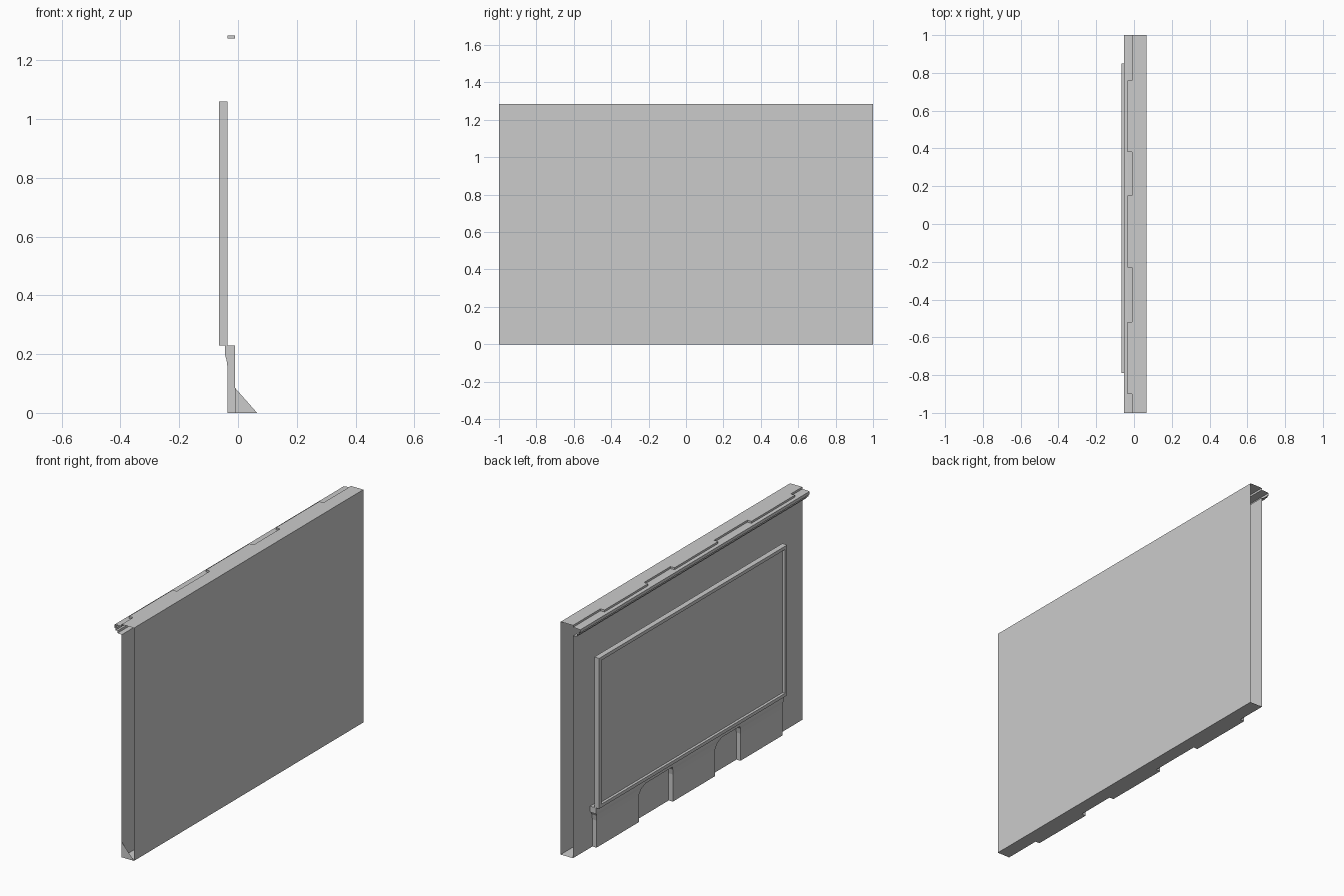
import bpy, bmesh

if "Cube" in bpy.data.objects:
    bpy.data.objects.remove(bpy.data.objects["Cube"])


def finish(name, bm):
    bmesh.ops.recalc_face_normals(bm, faces=bm.faces)
    mesh = bpy.data.meshes.new(name)
    bm.to_mesh(mesh)
    bm.free()
    obj = bpy.data.objects.new(name, mesh)
    bpy.context.collection.objects.link(obj)
    return obj


def box_bm(x, y, z):
    bm = bmesh.new()
    bmesh.ops.create_cube(bm, size=1)
    for v in bm.verts:
        v.co = [(r[0] + r[1]) / 2 + c * (r[1] - r[0]) for c, r in zip(v.co, (x, y, z))]
    return bm


def extrude_profile(name, profile, y0, y1, closed):
    """Sweep an (x, z) profile along y, leaving both ends open."""
    bm = bmesh.new()
    rows = [[bm.verts.new((x, y, z)) for x, z in profile] for y in (y0, y1)]
    n = len(profile)
    for i in range(n if closed else n - 1):
        j = (i + 1) % n
        bm.faces.new((rows[0][i], rows[0][j], rows[1][j], rows[1][i]))
    return finish(name, bm)


BACK, FRONT, TOP = -0.01, 0.065, 1.285

# Hollow wall with open ends
extrude_profile("wall_shell", [(BACK, 1.228), (BACK, 0), (FRONT, 0), (FRONT, TOP),
                               (BACK, TOP), (BACK, 1.274)], -1, 1, False)

# Stepped cornice running along the top
extrude_profile("cornice", [(BACK, 1.228), (-0.035, 1.23), (-0.035, 1.243), (-0.047, 1.243),
                            (-0.047, 1.255), (-0.054, 1.255), (-0.054, 1.272),
                            (-0.035, 1.274), (BACK, 1.274)], -1, 1, False)

# Strips resting on the cornice
for i, (a, b) in enumerate([(0.38, 0.76), (-0.23, 0.15), (-0.90, -0.52)]):
    finish(f"cornice_strip_{i + 1}", box_bm((-0.035, BACK), (a, b), (1.274, TOP)))

# Small triangular closing piece at the wall's lower end
bm = bmesh.new()
bm.faces.new([bm.verts.new(p) for p in ((BACK, -1, 0), (FRONT, -1, 0), (BACK, -1, 0.085))])
finish("end_gusset", bm)

# Framed board with recessed panel
bm = box_bm((-0.065, -0.035), (-0.79, 0.85), (0.23, 1.06))
bm.normal_update()
face = min(bm.faces, key=lambda f: f.calc_center_median().x)
bmesh.ops.inset_region(bm, faces=[face], thickness=0.026)
res = bmesh.ops.extrude_face_region(bm, geom=[face])
bmesh.ops.translate(bm, vec=(0.015, 0, 0),
                    verts=[g for g in res["geom"] if isinstance(g, bmesh.types.BMVert)])
if face.is_valid:
    bmesh.ops.delete(bm, geom=[face], context="FACES_ONLY")
finish("framed_board", bm)

# Ledge below the board
finish("ledge", box_bm((-0.045, BACK), (-0.79, 0.85), (0.20, 0.23)))

# Three supports that flare out to meet the ledge
for i, (a, b) in enumerate([(0.46, 0.83), (-0.205, 0.165), (-0.79, -0.425)]):
    bm = bmesh.new()
    rings = []
    for z, x, flare in [(0, -0.035, 0), (0.15, -0.035, 0), (0.18, -0.039, 0.015), (0.20, -0.045, 0.045)]:
        y0, y1 = max(a - flare, -0.79), min(b + flare * 0.4, 0.85)
        rings.append([bm.verts.new(p) for p in ((BACK, y0, z), (x, y0, z), (x, y1, z), (BACK, y1, z))])
    for lo, hi in zip(rings, rings[1:]):
        for k in range(4):
            m = (k + 1) % 4
            bm.faces.new((lo[k], lo[m], hi[m], hi[k]))
    bm.faces.new(rings[0])
    bm.faces.new(rings[-1])
    finish(f"support_{i + 1}", bm)
